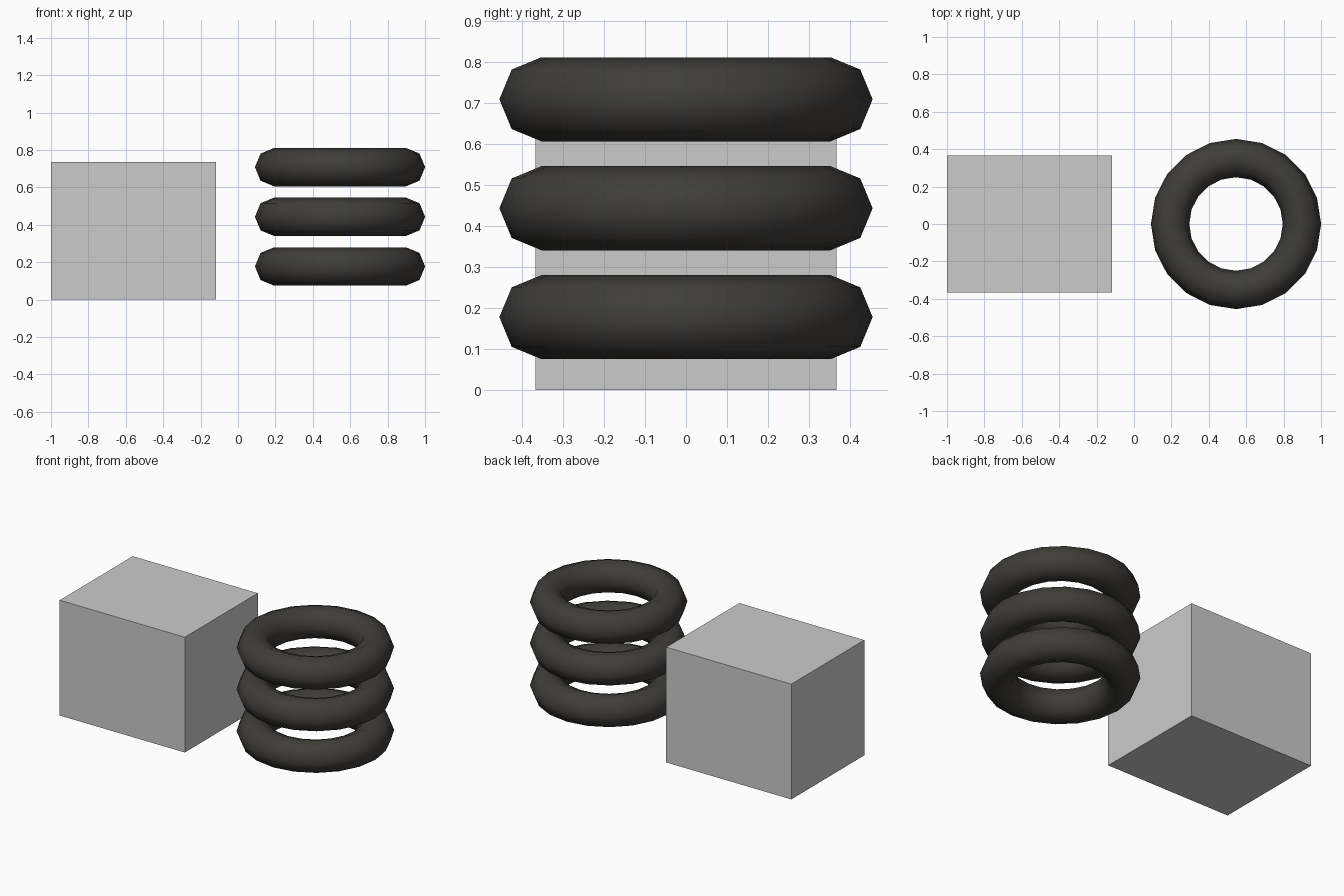
import bpy, bmesh
from math import cos, sin, tau

if "Cube" in bpy.data.objects:
    bpy.data.objects.remove(bpy.data.objects["Cube"])

# dark rubber-like material for the rings
dark = bpy.data.materials.new("dark_ring")
dark.diffuse_color = (0.05, 0.047, 0.042, 1)
dark.use_nodes = True
dark.node_tree.nodes["Principled BSDF"].inputs["Base Color"].default_value = dark.diffuse_color

# plain box
bpy.ops.mesh.primitive_cube_add(size=1, location=(-0.559, 0, 0.3675))
box = bpy.context.object
box.name = "box"
box.scale = (0.882, 0.735, 0.735)
bpy.ops.object.transform_apply(location=False, rotation=False, scale=True)

# three stacked low-poly rings, smooth shaded
for i in range(3):
    bpy.ops.mesh.primitive_torus_add(
        major_segments=20, minor_segments=8,
        major_radius=0.3525, minor_radius=0.1025,
        location=(0.5455, 0, 0.1775 + 0.2655 * i))
    ring = bpy.context.object
    ring.name = f"ring_{i + 1}"
    ring.data.materials.append(dark)
    bpy.ops.object.shade_smooth()
